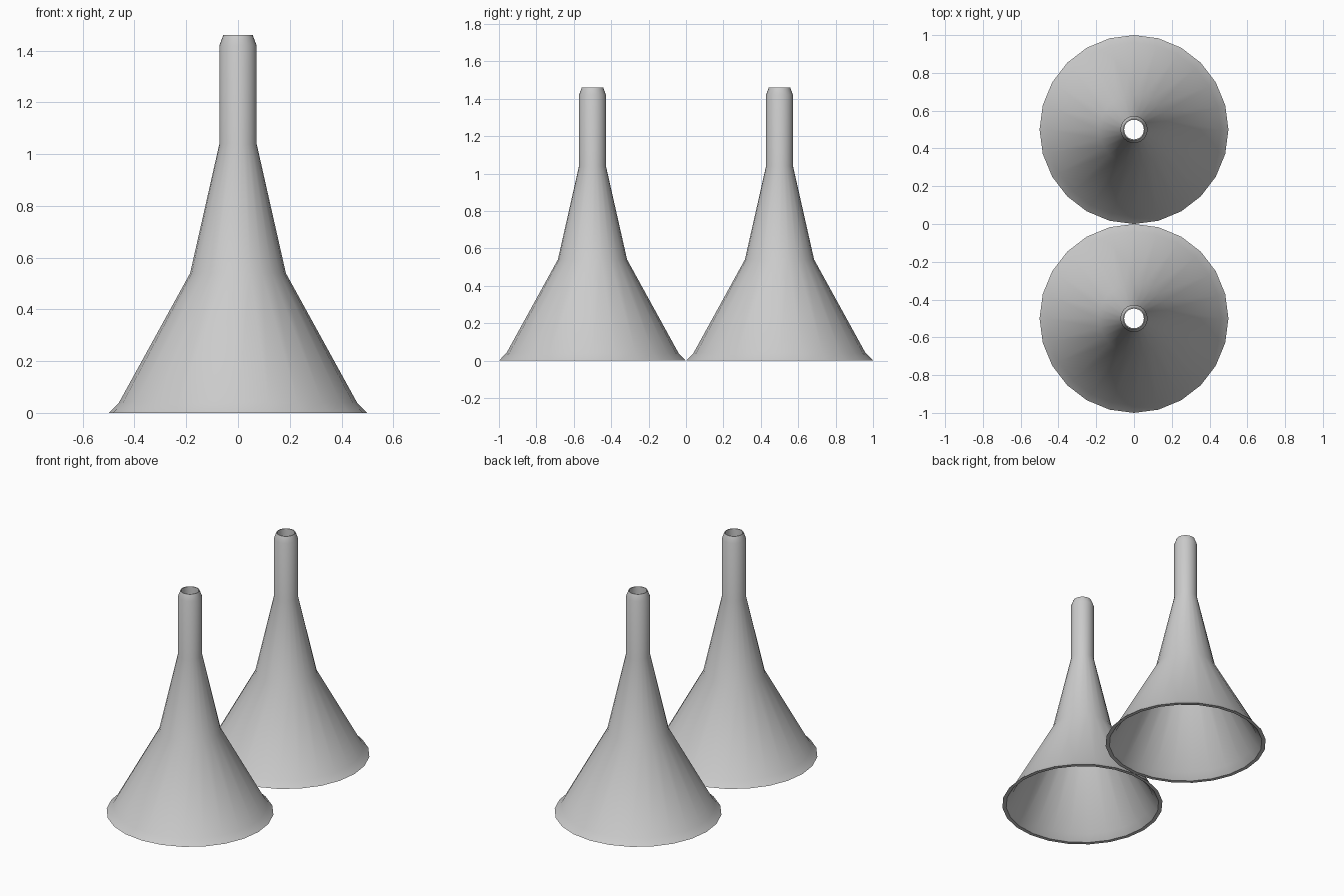
import bpy, bmesh, math

if "Cube" in bpy.data.objects:
    bpy.data.objects.remove(bpy.data.objects["Cube"], do_unlink=True)

SIDES = 24

# Material
grey = bpy.data.materials.new("light grey")
grey.use_nodes = True
colour = (0.6, 0.6, 0.6, 1)
grey.diffuse_color = colour
grey.node_tree.nodes["Principled BSDF"].inputs["Base Color"].default_value = colour

# Wall cross-section as (radius, height): up the outside, down the inside
OUTSIDE = [(0.5, 0), (0.46, 0.04), (0.185, 0.54), (0.072, 1.04),
           (0.072, 1.42), (0.057, 1.46)]
INSIDE = [(0.052, 1.46), (0.052, 1.04), (0.165, 0.54), (0.44, 0.04), (0.476, 0)]


def funnel(name, y):
    """Lathe the closed wall section into an open-ended funnel."""
    bm = bmesh.new()
    rings = []
    for r, z in OUTSIDE + INSIDE:
        rings.append([bm.verts.new((r * math.cos(a), r * math.sin(a), z))
                      for a in (math.tau * i / SIDES for i in range(SIDES))])
    for k, low in enumerate(rings):
        high = rings[(k + 1) % len(rings)]
        for i in range(SIDES):
            j = (i + 1) % SIDES
            bm.faces.new((low[i], low[j], high[j], high[i]))
    bmesh.ops.recalc_face_normals(bm, faces=bm.faces)
    mesh = bpy.data.meshes.new(name)
    bm.to_mesh(mesh)
    bm.free()
    mesh.materials.append(grey)
    obj = bpy.data.objects.new(name, mesh)
    obj.location.y = y
    bpy.context.collection.objects.link(obj)
    bpy.ops.object.select_all(action='DESELECT')
    obj.select_set(True)
    bpy.context.view_layer.objects.active = obj
    bpy.ops.object.shade_smooth_by_angle(angle=math.radians(30))


funnel("front_funnel", -0.5)
funnel("back_funnel", 0.5)
